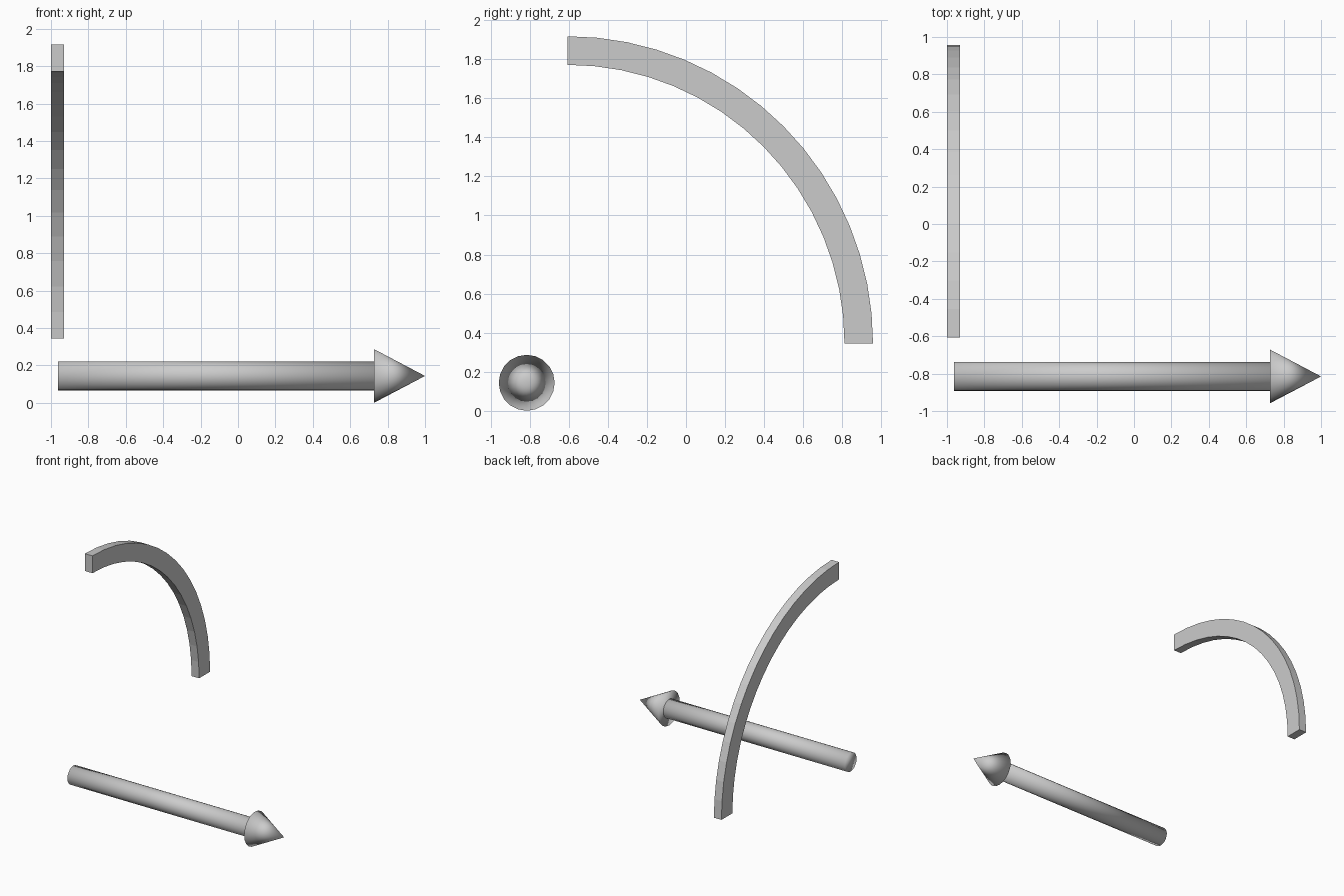
import bpy, bmesh, math
from mathutils import Matrix

if "Cube" in bpy.data.objects:
    bpy.data.objects.remove(bpy.data.objects["Cube"])

grey = bpy.data.materials.new("plain_grey")
grey.diffuse_color = (0.6, 0.6, 0.6, 1)
grey.use_nodes = True
grey.node_tree.nodes["Principled BSDF"].inputs["Base Color"].default_value = grey.diffuse_color

AXIS_Y, AXIS_Z = -0.815, 0.144   # centre line of the arrow
SIDES = 20


def finish(bm, name, smooth):
    bmesh.ops.recalc_face_normals(bm, faces=bm.faces)
    for f in bm.faces:
        f.smooth = smooth
    mesh = bpy.data.meshes.new(name)
    bm.to_mesh(mesh)
    bm.free()
    mesh.materials.append(grey)
    ob = bpy.data.objects.new(name, mesh)
    bpy.context.collection.objects.link(ob)


def x_cone(name, x0, x1, r0, r1):
    """Capped, smooth cylinder or cone along x."""
    bm = bmesh.new()
    place = (Matrix.Translation(((x0 + x1) / 2, AXIS_Y, AXIS_Z))
             @ Matrix.Rotation(math.pi / 2, 4, 'Y'))
    bmesh.ops.create_cone(bm, cap_ends=True, cap_tris=False, segments=SIDES,
                          radius1=r0, radius2=r1, depth=x1 - x0, matrix=place)
    bmesh.ops.remove_doubles(bm, verts=bm.verts, dist=1e-5)
    finish(bm, name, True)


# straight arrow
x_cone("arrow_shaft", -0.963, 0.729, 0.078, 0.078)
x_cone("arrow_head", 0.728, 1.0, 0.143, 0.0)

# quarter-circle bar with a rectangular section
bm = bmesh.new()
STEPS = 16
CY, CZ = -0.607, 0.345
rings = []
for i in range(STEPS + 1):
    a = math.pi / 2 * i / STEPS
    rings.append([bm.verts.new((x, CY + r * math.cos(a), CZ + (r + 0.008) * math.sin(a)))
                  for x, r in ((-1, 1.418), (-0.93, 1.418), (-0.93, 1.564), (-1, 1.564))])
for lo, hi in zip(rings, rings[1:]):
    for k in range(4):
        n = (k + 1) % 4
        bm.faces.new((lo[k], lo[n], hi[n], hi[k]))
bm.faces.new(rings[0])
bm.faces.new(rings[-1])
finish(bm, "curved_bar", False)
